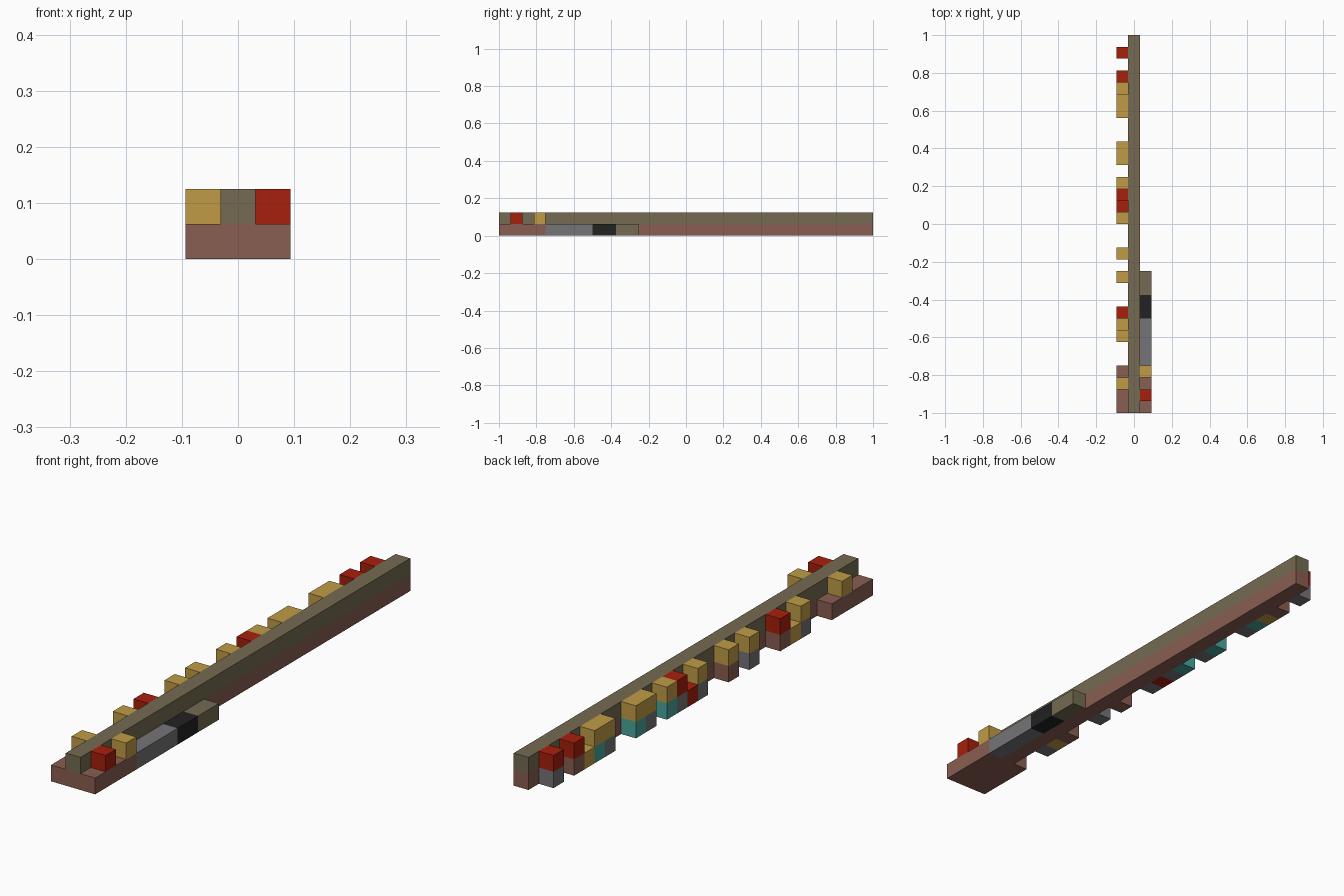
import bpy
import bmesh
from mathutils import Vector

cube = bpy.data.objects.get("Cube")
if cube:
    bpy.data.objects.remove(cube, do_unlink=True)

U = 1 / 16  # edge of one block

COLOURS = {
    "P": ("dusty_pink", (0.255, 0.112, 0.084)),
    "O": ("olive_brown", (0.178, 0.147, 0.084)),
    "Y": ("mustard", (0.53, 0.33, 0.06)),
    "R": ("red", (0.39, 0.014, 0.004)),
    "G": ("grey", (0.178, 0.172, 0.185)),
    "B": ("black", (0.016, 0.016, 0.017)),
    "T": ("teal", (0.065, 0.38, 0.34)),
}

# Each part: sideways column, then its lower and upper block rows, front to back
PARTS = {
    "spine": (0, "P" * 32, "O" * 32),
    "side_handle": (1, "PPPPGGGGBBOO", ".R.Y"),
    "tooth_row": (-1, "PPPP..GYP..G.P..GRGT.GT..GTYP.G.",
                  "..Y...Y.R..Y.Y..Y.RY.YY..YY.R.R."),
}


def make_material(name, rgb):
    mat = bpy.data.materials.new(name)
    mat.use_nodes = True
    mat.diffuse_color = (*rgb, 1)
    bsdf = mat.node_tree.nodes["Principled BSDF"]
    bsdf.inputs["Base Color"].default_value = (*rgb, 1)
    bsdf.inputs["Roughness"].default_value = 0.8
    return mat


MATERIALS = {key: make_material(*spec) for key, spec in COLOURS.items()}
KEYS = list(COLOURS)

# Every filled block, so that hidden faces between blocks are left out
blocks = {}
for column, *rows in PARTS.values():
    for level, row in enumerate(rows):
        for step, key in enumerate(row):
            if key != ".":
                blocks[(column, step, level)] = key


def add_block_face(bm, cell, axis, sign, key):
    centre = Vector((cell[0], cell[1] - 15.5, cell[2] + 0.5))
    normal, a, b = Vector(), Vector(), Vector()
    normal[axis] = sign / 2
    a[(axis + 1) % 3] = 0.5
    b[(axis + 2) % 3] = 0.5 * sign
    corners = (-a - b, a - b, a + b, -a + b)
    face = bm.faces.new([bm.verts.new((centre + normal + c) * U) for c in corners])
    face.material_index = KEYS.index(key)


def build_part(name, column):
    bm = bmesh.new()
    for cell, key in blocks.items():
        if cell[0] != column:
            continue
        for axis in range(3):
            for sign in (-1, 1):
                neighbour = list(cell)
                neighbour[axis] += sign
                if tuple(neighbour) not in blocks:
                    add_block_face(bm, cell, axis, sign, key)
    # Join neighbouring faces of one colour into long flat panels
    bmesh.ops.remove_doubles(bm, verts=bm.verts[:], dist=U / 100)
    bmesh.ops.dissolve_limit(bm, angle_limit=0.01, verts=bm.verts[:],
                             edges=bm.edges[:], delimit={"MATERIAL"})
    mesh = bpy.data.meshes.new(name)
    bm.to_mesh(mesh)
    bm.free()
    for mat in MATERIALS.values():
        mesh.materials.append(mat)
    obj = bpy.data.objects.new(name, mesh)
    bpy.context.collection.objects.link(obj)


for part, spec in PARTS.items():
    build_part(part, spec[0])
